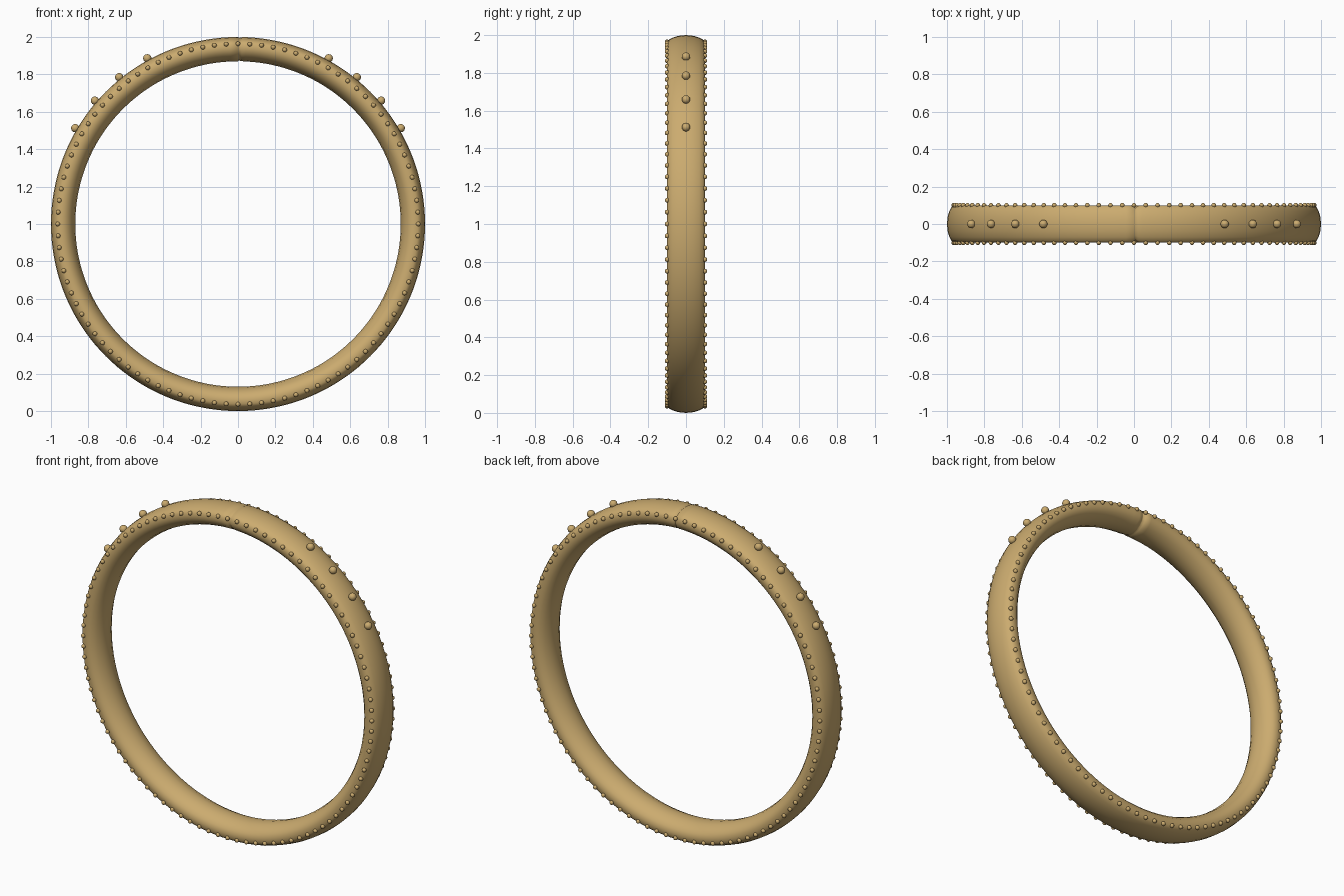
import bpy, bmesh, math
from mathutils import Matrix

if "Cube" in bpy.data.objects:
    bpy.data.objects.remove(bpy.data.objects["Cube"])

CENTRE_Z = 1.0
gold = bpy.data.materials.new("gold")
gold.diffuse_color = (0.60, 0.41, 0.16, 1)
gold.use_nodes = True
gold.node_tree.nodes["Principled BSDF"].inputs["Base Color"].default_value = gold.diffuse_color


def finish(bm, name):
    bmesh.ops.recalc_face_normals(bm, faces=bm.faces)
    for f in bm.faces:
        f.smooth = True
    mesh = bpy.data.meshes.new(name)
    bm.to_mesh(mesh)
    bm.free()
    mesh.materials.append(gold)
    ob = bpy.data.objects.new(name, mesh)
    bpy.context.collection.objects.link(ob)
    return ob


def on_ring(angle, radius, y):
    # angle is measured from the top, towards +x
    return (radius * math.sin(angle), y, CENTRE_Z + radius * math.cos(angle))


def beads(name, spots, size, u, v):
    bm = bmesh.new()
    for p in spots:
        bmesh.ops.create_uvsphere(bm, u_segments=u, v_segments=v, radius=size,
                                  matrix=Matrix.Translation(p))
    return finish(bm, name)


# Band: rounded cross-section swept round the circle (y, radius)
half = [(0, 1.0), (.04, .996), (.07, .987), (.09, .976), (.1, .962),
        (.1, .935), (.092, .913), (.07, .893), (.04, .877), (0, .87)]
profile = half + [(-y, r) for y, r in half[-2:0:-1]]
SEG = 144
# Extra stations just right of the top form the small pinched joint
stations = [(0, 1), (.006, .86), (.022, .97)]
stations += [(math.tau * i / SEG, 1) for i in range(1, SEG)]
bm = bmesh.new()
loops = []
for a, pinch in stations:
    loops.append([bm.verts.new(on_ring(a, .935 + (r - .935) * (1 + pinch) / 2, y * pinch))
                  for y, r in profile])
n = len(profile)
for i, ring in enumerate(loops):
    nxt = loops[(i + 1) % len(loops)]
    for j in range(n):
        k = (j + 1) % n
        bm.faces.new((ring[j], ring[k], nxt[k], nxt[j]))
finish(bm, "ring_band")

# Rows of fine beads along both edges
COUNT = 96
for name, y in (("front_edge_beads", -.1), ("back_edge_beads", .1)):
    beads(name, [on_ring(math.tau * i / COUNT, .964, y) for i in range(COUNT)],
          .0125, 12, 8)

# Four larger beads on each shoulder
for name, s in (("right_shoulder_beads", 1), ("left_shoulder_beads", -1)):
    beads(name, [on_ring(s * math.radians(28.7 + 10.27 * i), 1.01, 0) for i in range(4)],
          .022, 20, 12)
